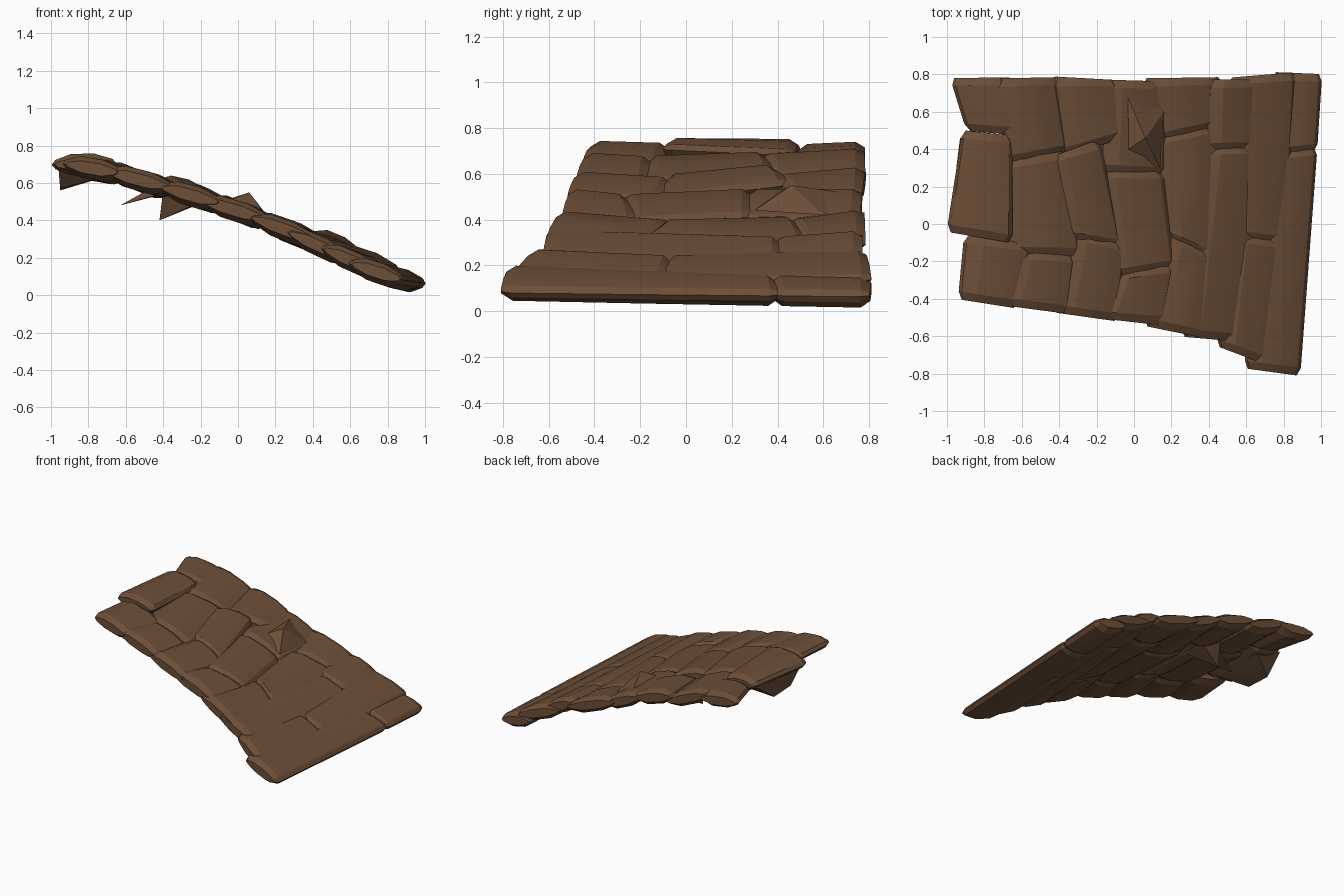
import bpy, bmesh
from mathutils import Vector

if "Cube" in bpy.data.objects:
    bpy.data.objects.remove(bpy.data.objects["Cube"])

wood = bpy.data.materials.new("brown wood")
wood.diffuse_color = (0.150, 0.077, 0.039, 1)
wood.use_nodes = True
wood.node_tree.nodes["Principled BSDF"].inputs["Base Color"].default_value = wood.diffuse_color

# Sagging centre line of the slope (x, z)
SLOPE = [(-1.05, .715), (-.95, .71), (-.78, .69), (-.55, .63), (-.3, .55), (0, .455),
         (.24, .365), (.42, .28), (.6, .175), (.75, .11), (.9, .068), (1.05, .055)]
# Lens-shaped plank cross-section: (position across, height)
LENS = [(0, 0), (.05, .024), (.30, .056), (.66, .054), (.94, .024), (1, -.002),
        (.93, -.030), (.68, -.064), (.30, -.058), (.06, -.025)]
TILT = .8        # planks lie a little flatter than the slope
OVERRUN = .012   # planks butt into each other at the joints


def slope_z(x):
    for (x0, z0), (x1, z1) in zip(SLOPE, SLOPE[1:]):
        if x <= x1:
            return z0 + (z1 - z0) * (x - x0) / (x1 - x0)
    return SLOPE[-1][1]


def blend(c, u, s):
    """Bilinear mix of front-left, front-right, back-left, back-right."""
    return (c[0] * (1 - u) + c[1] * u) * (1 - s) + (c[2] * (1 - u) + c[3] * u) * s


def finish(name, bm):
    bmesh.ops.recalc_face_normals(bm, faces=bm.faces)
    me = bpy.data.meshes.new(name)
    bm.to_mesh(me)
    bm.free()
    me.materials.append(wood)
    ob = bpy.data.objects.new(name, me)
    bpy.context.collection.objects.link(ob)
    return ob


def plank(name, fl, fr, bl, br, lift=(0, 0, 0, 0)):
    """Lens-section plank between four plan corners, with worn, tapered ends."""
    xs, ys = zip(fl, fr, bl, br)
    length = (bl[1] + br[1] - fl[1] - fr[1]) / 2
    o, e = OVERRUN / length, .03 / length
    bm = bmesh.new()
    rings = []
    for s, wide, thick in [(-o, .87, .55), (e, 1, 1), (.5, 1, 1), (1 - e, 1, 1), (1 + o, .87, .55)]:
        ring = []
        xl, xr = blend(xs, 0, s), blend(xs, 1, s)
        mid_z = (slope_z(xl) + slope_z(xr)) / 2
        drop = (slope_z(xr) - slope_z(xl)) * TILT
        for u, h in LENS:
            u = .5 + (u - .5) * wide
            z = mid_z + drop * (u - .5) + h * thick + blend(lift, u, s)
            ring.append(bm.verts.new((blend(xs, u, s), blend(ys, u, s), z)))
        rings.append(ring)
    n = len(LENS)
    for a, b in zip(rings, rings[1:]):
        for i in range(n):
            j = (i + 1) % n
            bm.faces.new((a[i], a[j], b[j], b[i]))
    bm.faces.new(rings[0])
    bm.faces.new(rings[-1])
    return finish(name, bm)


def splinter(name, points):
    """Broken chunk made as a convex hull."""
    bm = bmesh.new()
    for p in points:
        bm.verts.new(Vector(p))
    bmesh.ops.convex_hull(bm, input=bm.verts)
    return finish(name, bm)


# Top course
plank("course_1_front", (-.94, -.39), (-.62, -.44), (-.91, -.07), (-.54, -.12))
plank("course_1_middle", (-1.0, -.03), (-.65, -.09), (-.92, .49), (-.65, .46), (-.01, .045, 0, .02))
plank("course_1_back", (-.90, .51), (-.56, .48), (-.98, .77), (-.64, .77), (-.01, 0, -.01, 0))
# Second course
plank("course_2_front", (-.72, -.42), (-.34, -.47), (-.64, -.15), (-.31, -.18))
plank("course_2_middle", (-.68, -.15), (-.28, -.16), (-.73, .32), (-.36, .38))
plank("course_2_back", (-.69, .33), (-.33, .40), (-.74, .765), (-.36, .775), (.015, -.03, .03, -.03))
# Third course
plank("course_3_front", (-.43, -.46), (-.08, -.51), (-.33, -.05), (-.04, -.12))
plank("course_3_middle", (-.38, -.06), (-.06, -.12), (-.44, .35), (-.18, .44), (0, 0, .015, .03))
plank("course_3_back", (-.38, .37), (-.03, .48), (-.44, .775), (-.09, .76), (0, .01, .02, .01))
# Fourth course
plank("course_4_front", (-.22, -.49), (.17, -.53), (-.12, -.28), (.22, -.22))
plank("course_4_middle", (-.13, -.28), (.22, -.22), (-.21, .28), (.16, .27))
plank("course_4_back", (-.19, .29), (.17, .27), (-.16, .76), (.18, .75), (.01, -.01, .025, -.02))
# Fifth course
plank("course_5_front", (.05, -.53), (.43, -.61), (.17, -.04), (.48, -.20))
plank("course_5_middle", (.16, -.05), (.48, -.21), (.10, .44), (.50, .54))
plank("course_5_back", (.14, .45), (.50, .54), (.04, .765), (.48, .775), (0, 0, .01, .02))
# Long lower courses, each split once
plank("course_6_front", (.25, -.59), (.60, -.62), (.37, .40), (.70, .41), (0, 0, .02, .03))
plank("course_6_back", (.37, .40), (.70, .41), (.40, .76), (.66, .76), (.02, .03, .05, .06))
plank("course_7_front", (.44, -.64), (.76, -.76), (.52, -.06), (.82, -.10), (0, 0, .01, .01))
plank("course_7_back", (.52, -.06), (.82, -.10), (.50, .77), (.87, .80), (.01, .01, .03, .04))
plank("course_8_front", (.59, -.76), (.89, -.80), (.70, .37), (.98, .40))
plank("course_8_back", (.70, .37), (.98, .40), (.74, .80), (1.005, .79))

# Broken chunks hanging below and poking out between planks
splinter("hanging_chunk", [(-.96, 0, .68), (-.62, -.06, .66), (-.93, .46, .68), (-.70, .45, .66),
                           (-.95, .10, .57), (-.95, .30, .56), (-.78, .2, .62)])
splinter("lower_splinter_left", [(-.63, .30, .48), (-.42, .22, .54), (-.40, .42, .54), (-.45, .32, .58)])
splinter("lower_splinter_right", [(-.42, .40, .40), (-.40, .32, .56), (-.22, .28, .49), (-.20, .48, .49),
                                  (-.36, .50, .54)])
splinter("upper_splinter", [(.06, .46, .55), (-.06, .74, .51), (-.12, .34, .48), (.14, .30, .44),
                            (.16, .60, .42), (-.12, .70, .46)])

for ob in bpy.data.objects:
    ob.select_set(True)
bpy.context.view_layer.objects.active = bpy.data.objects["course_1_front"]
bpy.ops.object.shade_smooth_by_angle(angle=0.35)
